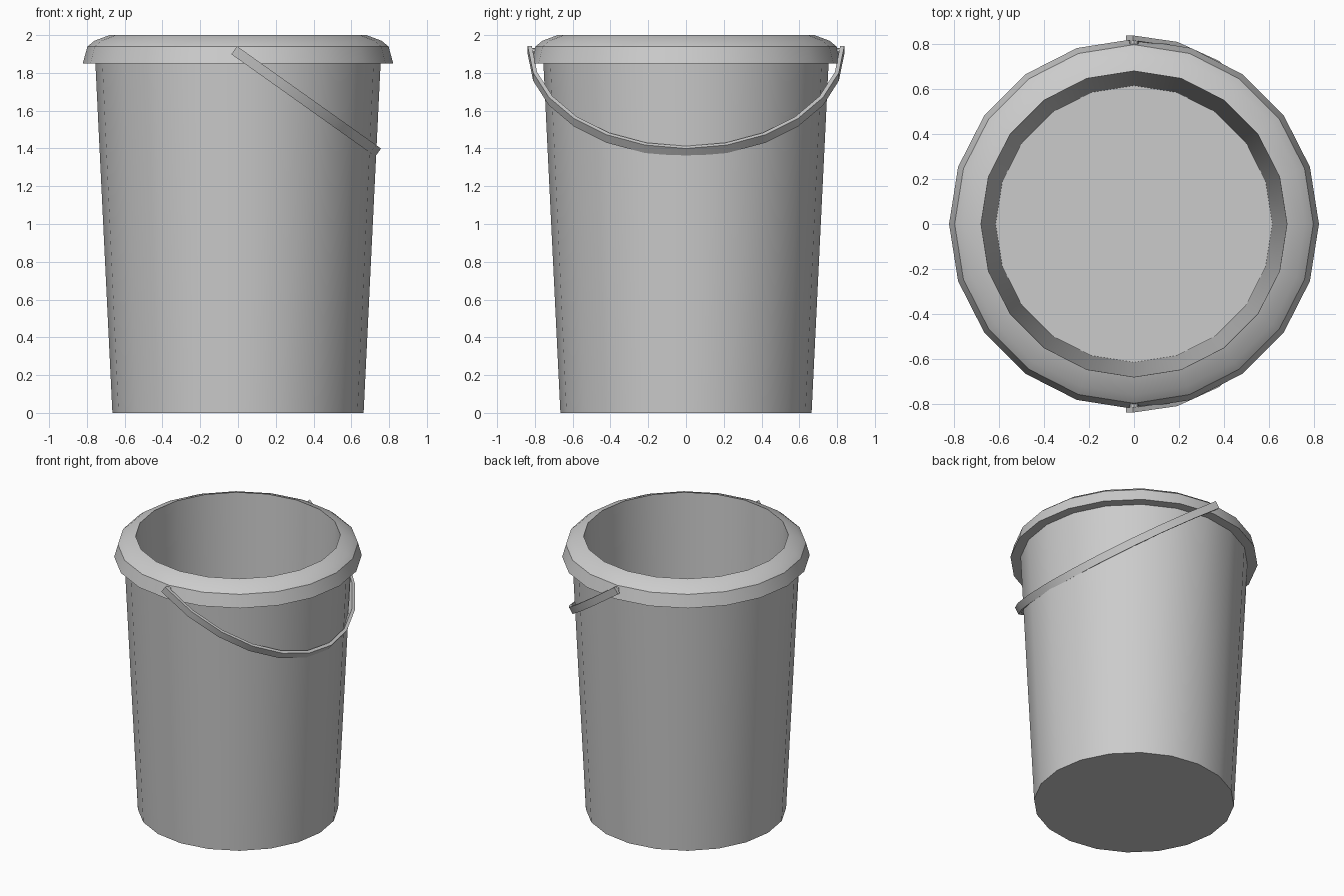
import bpy, bmesh, math
from mathutils import Vector

if "Cube" in bpy.data.objects:
    bpy.data.objects.remove(bpy.data.objects["Cube"])

SIDES = 20


def finish(name, bm):
    bmesh.ops.recalc_face_normals(bm, faces=bm.faces)
    me = bpy.data.meshes.new(name)
    bm.to_mesh(me)
    bm.free()
    ob = bpy.data.objects.new(name, me)
    bpy.context.collection.objects.link(ob)
    bpy.ops.object.select_all(action='DESELECT')
    bpy.context.view_layer.objects.active = ob
    ob.select_set(True)
    bpy.ops.object.shade_smooth_by_angle(angle=math.radians(30))
    return ob


def bridge(bm, a, b, closed=True):
    n = len(a)
    for i in range(n if closed else n - 1):
        j = (i + 1) % n
        bm.faces.new((a[i], a[j], b[j], b[i]))


# bucket: outer wall, rolled rim, inner wall, with bottom and floor caps
profile = [(0.665, 0), (0.755, 1.85), (0.822, 1.85), (0.797, 1.94),
           (0.76, 1.97), (0.68, 2.0), (0.615, 0.05)]
bm = bmesh.new()
rings = []
for r, z in profile:
    rings.append([bm.verts.new((r * math.cos(2 * math.pi * i / SIDES),
                                r * math.sin(2 * math.pi * i / SIDES), z))
                  for i in range(SIDES)])
for a, b in zip(rings, rings[1:]):
    bridge(bm, a, b)
bm.faces.new(rings[0])
bm.faces.new(rings[-1])
finish("bucket", bm)

# handle: flat strip bent along a half ellipse in a tilted plane
tilt = math.radians(35.4)
along = Vector((math.cos(tilt), 0, -math.sin(tilt)))
across = Vector((math.sin(tilt), 0, math.cos(tilt)))
start = Vector((-0.02, 0, 1.92))
bm = bmesh.new()
sections = []
steps = 12
for i in range(steps + 1):
    a = math.pi * i / steps
    ring = []
    for inset, w in ((0, -0.026), (0, 0.026), (0.022, 0.026), (0.022, -0.026)):
        p = (start + along * ((0.935 - inset) * math.sin(a)) + across * w
             + Vector((0, (0.838 - inset) * math.cos(a), 0)))
        ring.append(bm.verts.new(p))
    sections.append(ring)
for a, b in zip(sections, sections[1:]):
    bridge(bm, a, b)
bm.faces.new(sections[0])
bm.faces.new(sections[-1])
finish("handle", bm)

# pivot pegs joining the handle ends to the rim
for side, label in ((-1, "front"), (1, "back")):
    bpy.ops.mesh.primitive_cylinder_add(
        vertices=8, radius=0.02, depth=0.07,
        location=(0, side * 0.79, 1.912), rotation=(math.pi / 2, 0, 0))
    bpy.context.object.name = label + "_pivot_peg"
